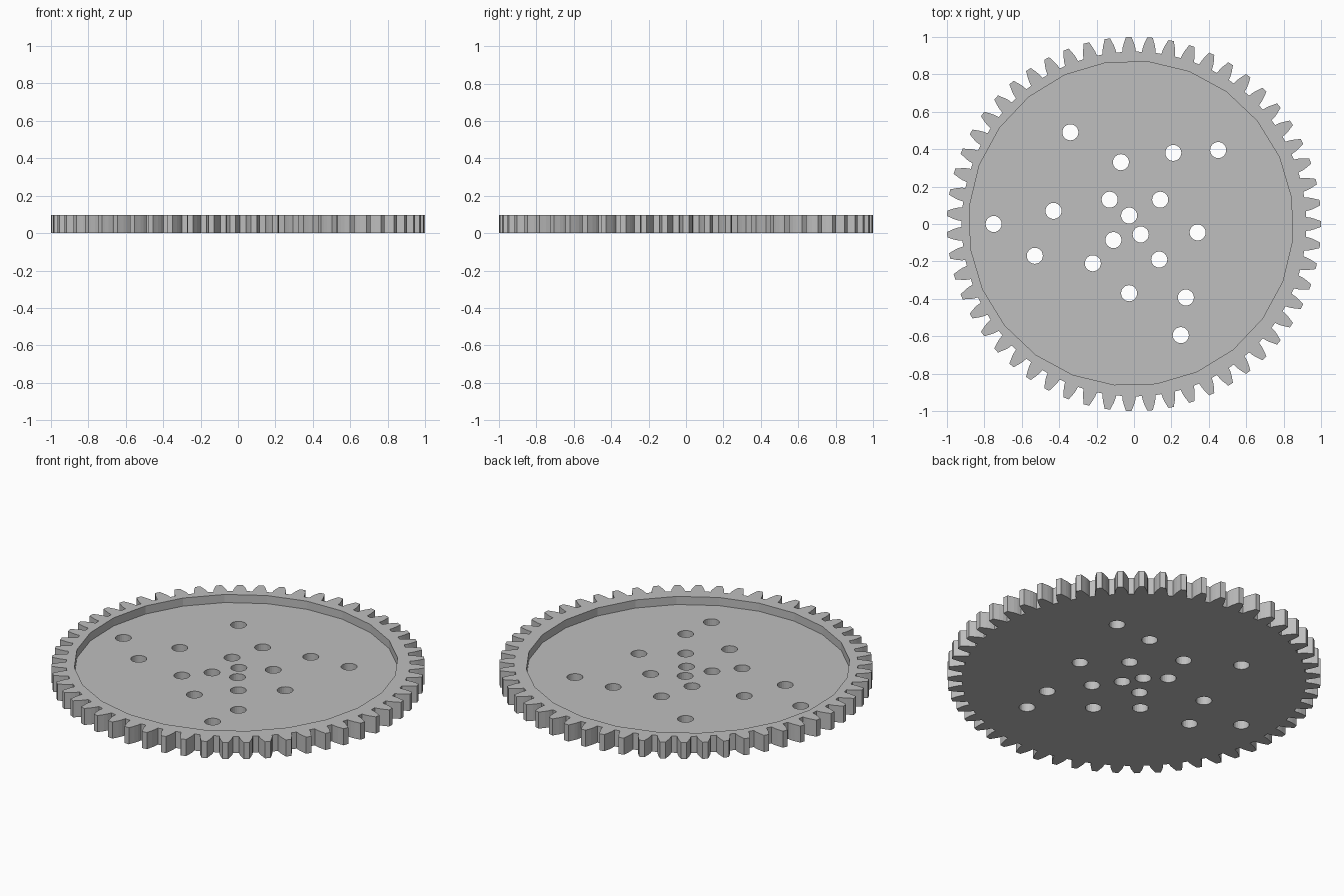
import bpy, bmesh, math
from mathutils import Matrix

TEETH = 55
THICK = 0.098
FLOOR = 0.05
HOLE_RADIUS = 0.043

# Half of one tooth, root to tip: (radius, half angle)
TOOTH = [(0.921, 0.040), (0.945, 0.0355), (0.966, 0.0285), (0.985, 0.0205), (1.0, 0.015)]

HOLES = [(-0.34, 0.49), (-0.07, 0.33), (0.21, 0.38), (0.45, 0.395), (-0.13, 0.13), (0.14, 0.13),
         (-0.026, 0.045), (0.036, -0.056), (-0.43, 0.07), (-0.75, 0), (-0.11, -0.086), (0.34, -0.045),
         (-0.53, -0.17), (-0.22, -0.21), (0.135, -0.19), (-0.026, -0.37), (0.277, -0.393), (0.25, -0.594)]

if "Cube" in bpy.data.objects:
    bpy.data.objects.remove(bpy.data.objects["Cube"], do_unlink=True)

grey = bpy.data.materials.new("plain grey")
grey.use_nodes = True
grey.diffuse_color = (0.52, 0.52, 0.52, 1)
grey.node_tree.nodes["Principled BSDF"].inputs["Base Color"].default_value = grey.diffuse_color


def make_object(name, bm):
    mesh = bpy.data.meshes.new(name)
    bmesh.ops.recalc_face_normals(bm, faces=bm.faces)
    bm.to_mesh(mesh)
    bm.free()
    mesh.materials.append(grey)
    obj = bpy.data.objects.new(name, mesh)
    bpy.context.collection.objects.link(obj)
    return obj


def add_prism(bm, outline, bottom, top):
    face = bm.faces.new([bm.verts.new((x, y, bottom)) for x, y in outline])
    result = bmesh.ops.extrude_face_region(bm, geom=[face], use_keep_orig=True)
    verts = [v for v in result["geom"] if isinstance(v, bmesh.types.BMVert)]
    bmesh.ops.translate(bm, verts=verts, vec=(0, 0, top - bottom))


def circle(cx, cy, radius, sides, start=0.0):
    angles = [start + math.tau * i / sides for i in range(sides)]
    return [(cx + radius * math.cos(a), cy + radius * math.sin(a)) for a in angles]


def cut(target, cutter):
    cutter.hide_render = True
    mod = target.modifiers.new(cutter.name, 'BOOLEAN')
    mod.operation = 'DIFFERENCE'
    mod.solver = 'EXACT'
    mod.object = cutter
    bpy.context.view_layer.objects.active = target
    bpy.ops.object.modifier_apply(modifier=mod.name)
    bpy.data.objects.remove(cutter, do_unlink=True)


# Toothed disc
profile = [(r, -a) for r, a in TOOTH] + [(r, a) for r, a in reversed(TOOTH)]
outline = []
for i in range(TEETH):
    turn = math.tau * i / TEETH
    outline += [(r * math.cos(turn + a), r * math.sin(turn + a)) for r, a in profile]
bm = bmesh.new()
add_prism(bm, outline, 0, THICK)
gear = make_object("gear_disc", bm)

# Shallow faceted recess in the top
bm = bmesh.new()
add_prism(bm, circle(-0.016, 0.004, 0.868, 24, math.radians(9)), FLOOR, THICK + 0.1)
cut(gear, make_object("recess_cutter", bm))

# Scattered through holes
bm = bmesh.new()
for x, y in HOLES:
    add_prism(bm, circle(x, y, HOLE_RADIUS, 24), -0.1, THICK + 0.2)
cut(gear, make_object("hole_cutter", bm))
